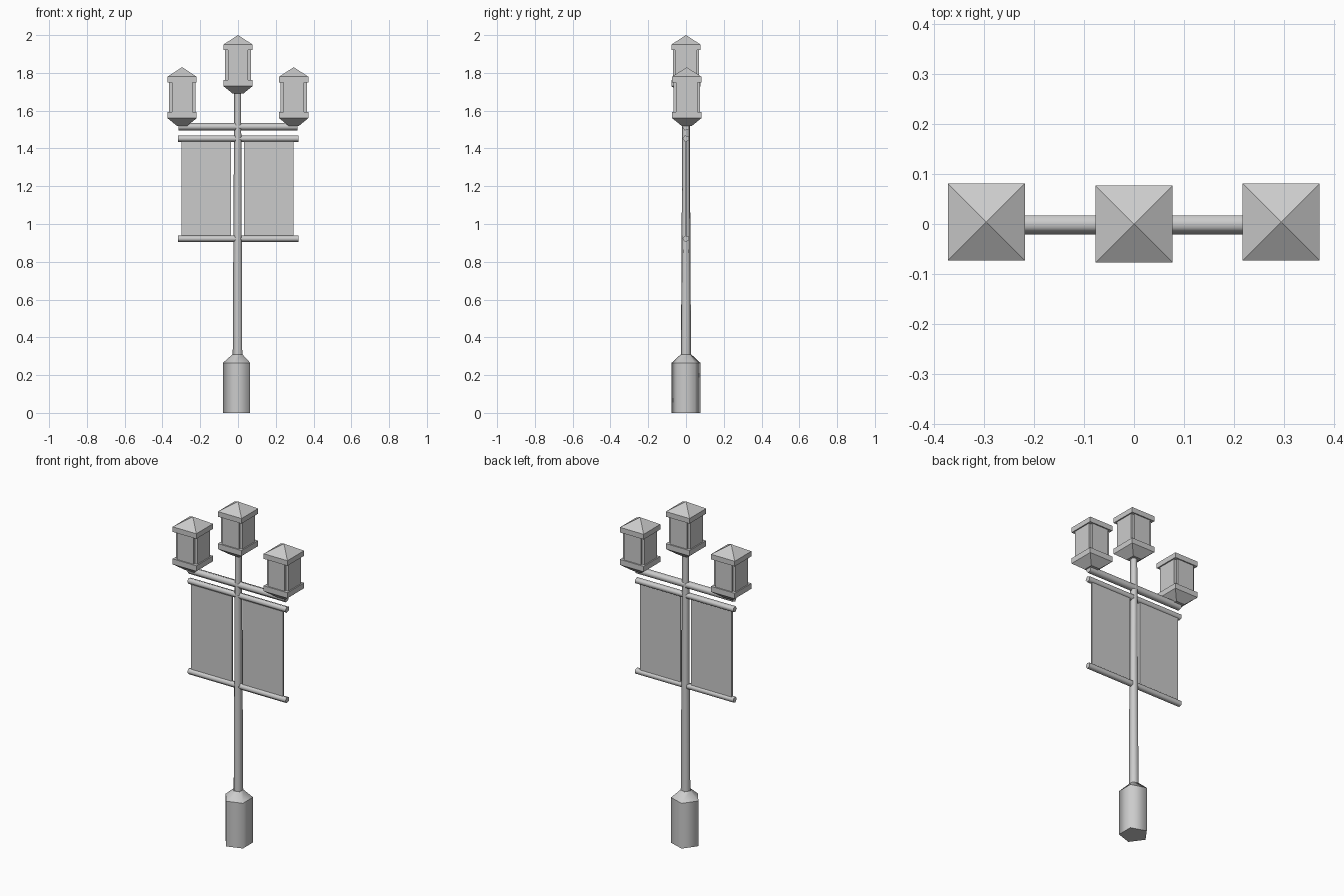
import bpy, bmesh, math

cube = bpy.data.objects.get("Cube")
if cube:
    bpy.data.objects.remove(cube)

grey = bpy.data.materials.new("painted_grey")
grey.use_nodes = True
grey.diffuse_color = (0.6, 0.6, 0.6, 1)
grey.node_tree.nodes["Principled BSDF"].inputs["Base Color"].default_value = (0.6, 0.6, 0.6, 1)


def finish(bm, name):
    bmesh.ops.recalc_face_normals(bm, faces=bm.faces)
    mesh = bpy.data.meshes.new(name)
    bm.to_mesh(mesh)
    bm.free()
    mesh.materials.append(grey)
    obj = bpy.data.objects.new(name, mesh)
    bpy.context.collection.objects.link(obj)
    return obj


def add_rings(bm, rings, sides, start, axis="z", center=(0, 0), smooth=False):
    """Capped solid through (radius, position) rings along an axis."""
    loops = []
    for radius, pos in rings:
        loop = []
        for k in range(sides):
            a = start + 2 * math.pi * k / sides
            u = center[0] + radius * math.cos(a)
            v = center[1] + radius * math.sin(a)
            loop.append(bm.verts.new((u, v, pos) if axis == "z" else (pos, u, v)))
        loops.append(loop)
    for low, high in zip(loops, loops[1:]):
        for k in range(sides):
            n = (k + 1) % sides
            face = bm.faces.new((low[k], low[n], high[n], high[k]))
            face.smooth = smooth
    bm.faces.new(loops[0])
    bm.faces.new(loops[-1])
    # ring edges stay crisp
    for loop in loops:
        for k in range(sides):
            bm.edges.get((loop[k], loop[(k + 1) % sides])).smooth = False


def tube(name, rings, axis="z", center=(0, 0)):
    bm = bmesh.new()
    add_rings(bm, rings, 5, math.pi, axis, center, smooth=True)
    return finish(bm, name)


def add_box(bm, x, y, z):
    made = bmesh.ops.create_cube(bm, size=1)["verts"]
    for v in made:
        v.co = [r[0] + (c + 0.5) * (r[1] - r[0]) for c, r in zip(v.co, (x, y, z))]


def lantern(name, cx, cy, base):
    """Square lantern whose tapered foot begins at height base."""
    bm = bmesh.new()
    diag = math.sqrt(2)

    def square(*rings):
        add_rings(bm, [(h * diag, base + z) for h, z in rings], 4, math.pi / 4, center=(cx, cy))

    # foot and tray
    square((0.028, 0), (0.077, 0.04), (0.077, 0.072))
    # roof slab and pyramid
    square((0.077, 0.23), (0.077, 0.26), (0.0005, 0.31))
    # glass panels crossing, leaving notched corners
    for hx, hy in ((0.054, 0.07), (0.07, 0.058)):
        add_box(bm, (cx - hx, cx + hx), (cy - hy, cy + hy), (base + 0.07, base + 0.235))
    return finish(bm, name)


# post
tube("base", [(0.08, 0), (0.08, 0.265), (0.029, 0.31)])
tube("pole", [(0.028, 0.3), (0.02, 1.7)])

# lamp arm and banner rods
tube("lamp_arm", [(0.021, -0.315), (0.021, 0.315)], "x", (0, 1.515))
for label, z in (("upper", 1.452), ("lower", 0.922)):
    tube(label + "_banner_rod", [(0.018, -0.317), (0.018, 0.32)], "x", (0, z))

# banners
for label, x in (("right", (-0.3, -0.036)), ("left", (0.032, 0.295))):
    bm = bmesh.new()
    add_box(bm, x, (-0.006, 0.006), (0.922, 1.452))
    finish(bm, label + "_banner")

# lanterns
lantern("centre_lantern", 0, 0, 1.69)
lantern("right_lantern", -0.296, 0.004, 1.52)
lantern("left_lantern", 0.295, 0.004, 1.52)
